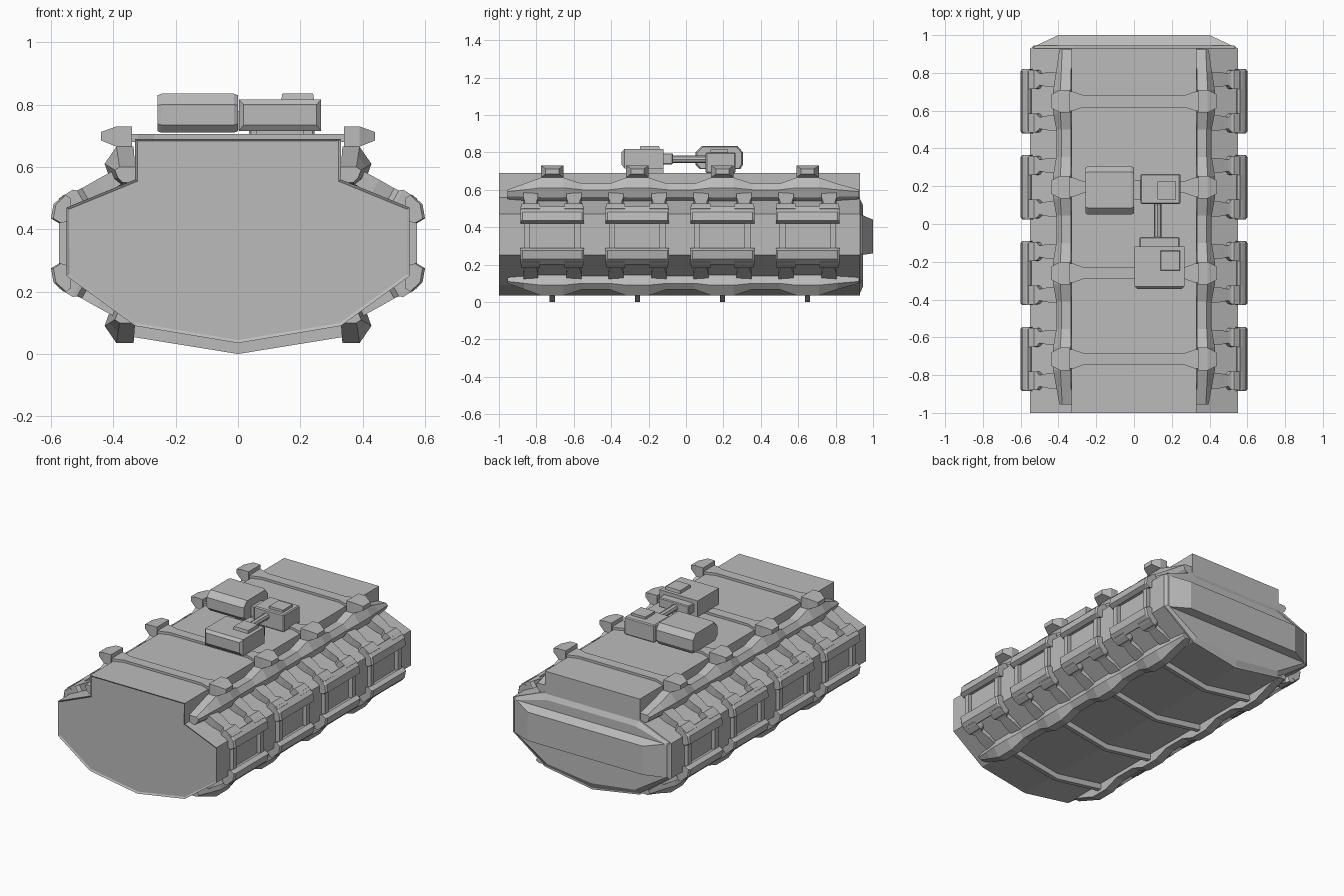
import bpy, bmesh
from math import pi
from mathutils import Matrix, Vector

cube = bpy.data.objects.get("Cube")
if cube:
    bpy.data.objects.remove(cube, do_unlink=True)

grey = bpy.data.materials.new("plain grey")
grey.use_nodes = True
grey.diffuse_color = (0.5, 0.5, 0.5, 1)
grey.node_tree.nodes["Principled BSDF"].inputs["Base Color"].default_value = (0.5, 0.5, 0.5, 1)

STATIONS = [-0.715, -0.26, 0.195, 0.65]


def finish(name, bm, mirror=False):
    bmesh.ops.recalc_face_normals(bm, faces=bm.faces[:])
    mesh = bpy.data.meshes.new(name)
    bm.to_mesh(mesh)
    bm.free()
    mesh.materials.append(grey)
    obj = bpy.data.objects.new(name, mesh)
    bpy.context.scene.collection.objects.link(obj)
    if mirror:
        obj.modifiers.new("mirror", "MIRROR")


def add_loft(bm, rings):
    """Skin a row of equal-sized point rings and cap both ends."""
    loops = [[bm.verts.new(p) for p in ring] for ring in rings]
    n = len(loops[0])
    for a, b in zip(loops, loops[1:]):
        for i in range(n):
            j = (i + 1) % n
            bm.faces.new((a[i], a[j], b[j], b[i]))
    bm.faces.new(loops[-1])
    return bm.faces.new(loops[0])


def ring(profile, y):
    return [(x, y, z) for x, z in profile]


def both_sides(half):
    """Complete a right half outline, listed top to bottom."""
    return half + [(-x, z) for x, z in reversed(half) if x > 0]


def rect(x, z0, z1):
    return [(-x, z0), (x, z0), (x, z1), (-x, z1)]


def box(name, x, y, z, bevel=0.0, taper=0.0):
    """Block with chamfered edges; taper draws the top in."""
    bm = bmesh.new()
    rings = []
    for h, t in ((z[0], 0), (z[1], taper)):
        rings.append([(x[0] + t, y[0] + t, h), (x[1] - t, y[0] + t, h),
                      (x[1] - t, y[1] - t, h), (x[0] + t, y[1] - t, h)])
    add_loft(bm, rings)
    bmesh.ops.recalc_face_normals(bm, faces=bm.faces[:])
    if bevel:
        bmesh.ops.bevel(bm, geom=bm.edges[:], offset=bevel, segments=1, affect='EDGES')
    finish(name, bm)


# Hull with a shallow framed front
outline = both_sides([(0.33, 0.69), (0.33, 0.56), (0.55, 0.47), (0.55, 0.25),
                      (0.33, 0.09), (0, 0.035)])
bm = bmesh.new()
front = add_loft(bm, [ring(outline, -1), ring(outline, 0.93)])
bmesh.ops.recalc_face_normals(bm, faces=bm.faces[:])
bmesh.ops.inset_region(bm, faces=[front], thickness=0.01, depth=-0.006)
finish("hull", bm)

# Rear plate and protruding rear bulge
plate = both_sides([(0.33, 0.56), (0.55, 0.47), (0.55, 0.25), (0.33, 0.09), (0, 0.035)])
plate_end = both_sides([(0.31, 0.52), (0.53, 0.46), (0.53, 0.26), (0.31, 0.12), (0, 0.08)])
bm = bmesh.new()
add_loft(bm, [ring(plate, 0.925), ring(plate_end, 0.945)])
finish("rear_plate", bm)
bm = bmesh.new()
add_loft(bm, [ring(rect(0.55, 0.25, 0.47), 0.93), ring(rect(0.40, 0.26, 0.44), 1.0)])
finish("rear_bulge", bm)

# Wavy rails along the upper and lower shoulders
small = [(0.33, 0.60), (0.38, 0.60), (0.395, 0.59), (0.385, 0.565), (0.37, 0.55), (0.33, 0.55)]
large = [(0.335, 0.665), (0.39, 0.665), (0.428, 0.61), (0.41, 0.56), (0.375, 0.535), (0.33, 0.56)]


def rail_ring(y, t, flip):
    pts = [Vector(a).lerp(Vector(b), t) for a, b in zip(small, large)]
    return [(p.x, y, 0.70 - p.y if flip else p.y) for p in pts]


path = [(-0.955, 0.0)]
for y in STATIONS:
    path += [(y - 0.15, 0.5), (y - 0.06, 1.0), (y + 0.06, 1.0), (y + 0.16, 0.5)]
path.append((0.925, 0.0))
for name, flip in (("upper_rail", False), ("lower_rail", True)):
    bm = bmesh.new()
    add_loft(bm, [rail_ring(y, t, flip) for y, t in path])
    finish(name, bm, mirror=True)

# Roof ribs, flared at the ends, and thin keel ribs
bm = bmesh.new()
for c in STATIONS:
    rows = [(-0.40, 0.055), (-0.32, 0.05), (-0.27, 0.032), (0.27, 0.032), (0.32, 0.05), (0.40, 0.055)]
    add_loft(bm, [[(x, c - w, 0.68), (x, c + w, 0.68), (x, c + w, 0.705), (x, c - w, 0.705)]
                  for x, w in rows])
finish("roof_ribs", bm)
bm = bmesh.new()
for c in STATIONS:
    keel = [(-0.34, 0.10), (0, 0.05), (0.34, 0.10), (0.34, 0.055), (0, 0), (-0.34, 0.055)]
    add_loft(bm, [ring(keel, c - 0.014), ring(keel, c + 0.014)])
finish("keel_ribs", bm)

# Tapered lugs at the rib ends
bm = bmesh.new()
for c in STATIONS:
    rows = [(0.34, 0.06, 0.665, 0.73), (0.39, 0.06, 0.665, 0.73), (0.44, 0.035, 0.685, 0.712)]
    add_loft(bm, [[(x, c - w, a), (x, c + w, a), (x, c + w, b), (x, c - w, b)]
                  for x, w, a, b in rows])
finish("rib_lugs", bm, mirror=True)

# Side modules: long bars, posts, and struts up and down to the rails
bar = [(0.545, 0.50), (0.56, 0.51), (0.592, 0.48), (0.60, 0.435), (0.575, 0.42), (0.54, 0.43)]
bars, posts, struts = bmesh.new(), bmesh.new(), bmesh.new()
for c in STATIONS:
    for flip in (False, True):
        def zed(z):
            return 0.71 - z if flip else z
        prof = [(x, zed(z)) for x, z in bar]
        core = [(x - 0.008, z) for x, z in prof]
        add_loft(bars, [ring(core, c - 0.17), ring(prof, c - 0.16),
                        ring(prof, c + 0.16), ring(core, c + 0.17)])
        for off in (-0.115, 0.115):
            y = c + off
            # centre x, centre z, half width, half thickness along the slope
            rows = [(0.385, 0.567, 0.04, 0.025), (0.44, 0.537, 0.04, 0.025),
                    (0.49, 0.512, 0.03, 0.022), (0.505, 0.505, 0.048, 0.022),
                    (0.515, 0.50, 0.05, 0.03), (0.56, 0.472, 0.05, 0.03)]
            add_loft(struts, [[(x + s * t * 0.5, y + d * w, zed(z + s * t * 0.9))
                               for s, d in ((-1, -1), (-1, 1), (1, 1), (1, -1))]
                              for x, z, w, t in rows])
    for off in (-0.135, 0.135):
        y = c + off
        post = [(0.54, y - 0.016), (0.575, y - 0.016), (0.575, y + 0.016), (0.54, y + 0.016)]
        add_loft(posts, [[(x, v, z) for x, v in post] for z in (0.25, 0.46)])
finish("side_bars", bars, mirror=True)
finish("side_posts", posts, mirror=True)
finish("side_struts", struts, mirror=True)

# Roof station: sensor box, gun cradle, barrel and forward housing
bm = bmesh.new()
sensor = [(0.05, 0.735), (0.075, 0.71), (0.29, 0.71), (0.305, 0.735),
          (0.305, 0.80), (0.275, 0.835), (0.085, 0.835), (0.05, 0.80)]
inner = [(0.178 + (y - 0.178) * 0.94, 0.772 + (z - 0.772) * 0.92) for y, z in sensor]
add_loft(bm, [[(x, y, z) for y, z in p] for x, p in
              ((-0.258, inner), (-0.245, sensor), (-0.013, sensor), (0, inner))])
finish("sensor_box", bm)
box("sensor_link", (-0.03, 0.06), (0.13, 0.23), (0.72, 0.78))
box("gun_cradle", (0.035, 0.245), (0.105, 0.265), (0.69, 0.80), bevel=0.006)
box("cradle_hatch", (0.125, 0.222), (0.13, 0.225), (0.79, 0.815))
bm = bmesh.new()
bmesh.ops.create_cone(bm, cap_ends=True, segments=8, radius1=0.02, radius2=0.02, depth=0.24,
                      matrix=Matrix.Translation((0.125, 0.02, 0.762)) @ Matrix.Rotation(pi / 2, 4, 'X'))
finish("barrel", bm)
box("barrel_collar", (0.03, 0.24), (-0.13, -0.07), (0.735, 0.795), bevel=0.005)
bm = bmesh.new()
add_loft(bm, [ring([(a, c), (b, c), (b, d), (a, d)], y) for y, a, b, c, d in
              ((-0.345, 0.018, 0.252, 0.735, 0.80), (-0.33, 0.003, 0.267, 0.715, 0.817),
               (-0.12, 0.003, 0.267, 0.715, 0.817))])
finish("forward_housing", bm)
box("housing_foot", (0.06, 0.21), (-0.20, -0.12), (0.69, 0.74))
box("housing_hatch", (0.138, 0.245), (-0.248, -0.14), (0.81, 0.835), taper=0.004)
